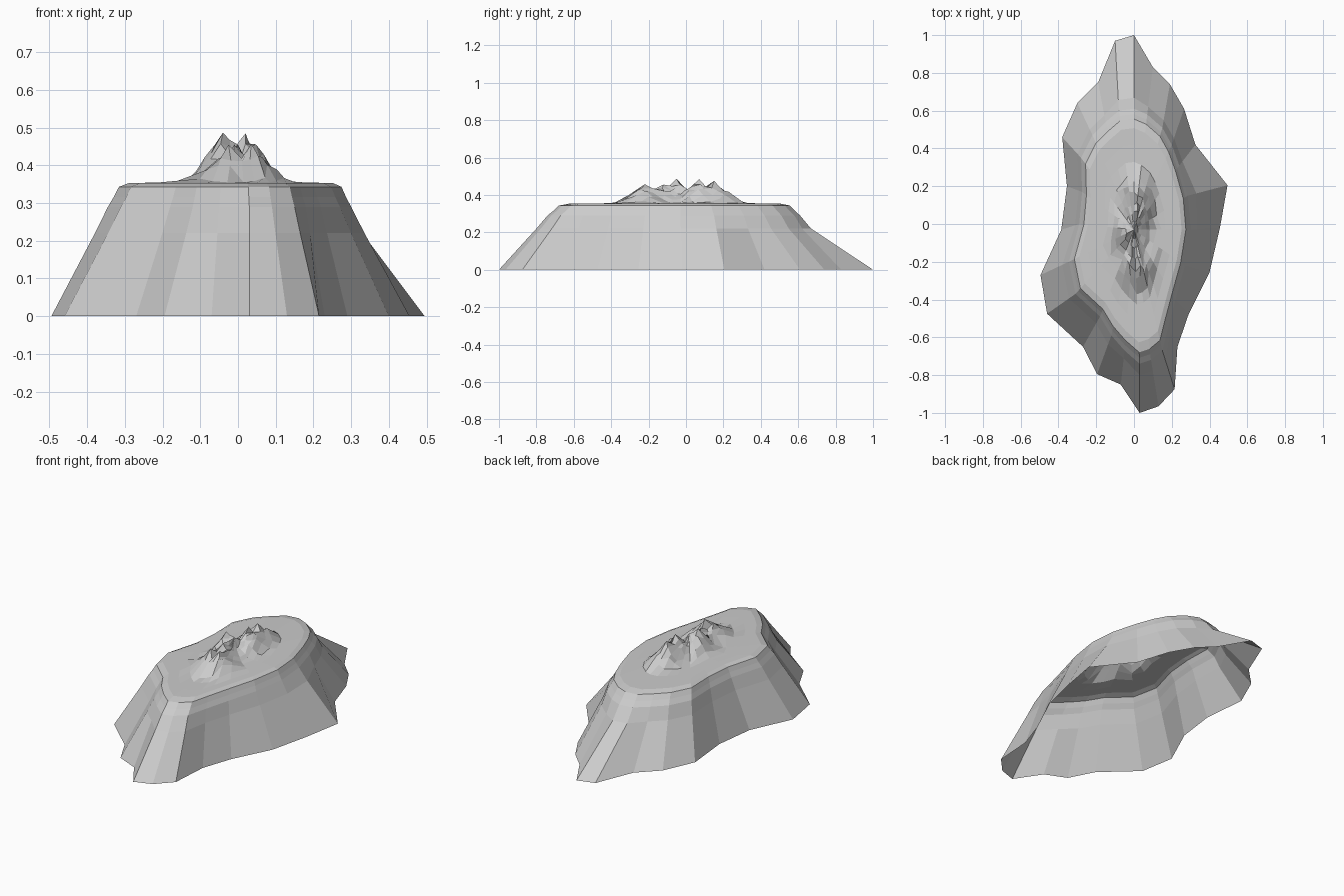
import bpy, bmesh, math, random
from mathutils import Vector

if "Cube" in bpy.data.objects:
    bpy.data.objects.remove(bpy.data.objects["Cube"])

random.seed(4)

# Shoreline and cliff-edge outlines, counterclockwise from the back
SHORE = [(0, 1), (-.10, .97), (-.19, .75), (-.30, .64), (-.38, .46), (-.355, .20),
         (-.385, -.03), (-.495, -.27), (-.46, -.475), (-.27, -.65), (-.195, -.795), (-.07, -.85),
         (.03, -1), (.13, -.965), (.215, -.875), (.23, -.65), (.29, -.475), (.40, -.255),
         (.455, -.02), (.495, .205), (.325, .42), (.265, .61), (.19, .74), (.10, .83)]
CLIFF = [(0, .61), (-.08, .60), (-.15, .54), (-.22, .47), (-.28, .35), (-.275, .17),
         (-.29, 0), (-.345, -.2), (-.31, -.37), (-.18, -.49), (-.12, -.59), (-.05, -.67),
         (.03, -.74), (.09, -.72), (.15, -.67), (.18, -.55), (.22, -.40), (.27, -.22),
         (.30, -.03), (.285, .15), (.24, .31), (.20, .42), (.15, .51), (.07, .58)]
# Summits: x, y, height
PEAKS = [(-.04, -.05, .487), (.02, .07, .485), (.02, .15, .475),
         (-.025, -.215, .455), (.035, -.22, .457), (-.01, -.12, .455)]
CENTRE = Vector((0, -.03))


def ground(x, y):
    """Plateau height with the rocky ridge rising from it."""
    z = .354 + .008 * max(0, 1 - math.hypot(x / .2, y / .45))
    for px, py, h in PEAKS:
        d = math.hypot((x - px) / .095, (y - py) / .14)
        z = max(z, .36 + (h - .36) * (1 - d))
    return z


bm = bmesh.new()
rings = []


def add_ring(points):
    rings.append([bm.verts.new(p) for p in points])


# Sloping skirt and rounded cliff edge
shore = [Vector(p) for p in SHORE]
cliff = [Vector(p) for p in CLIFF]
add_ring([(*p, 0) for p in shore])
add_ring([(*p.lerp(q, .77 + .08 * max(0, p.y)), .22) for p, q in zip(shore, cliff)])
add_ring([(*q, .29) for q in cliff])
for scale, z in ((.955, .316), (.915, .343), (.84, .353)):
    add_ring([(*CENTRE.lerp(q, scale), z) for q in cliff])

# Plateau and craggy ridge rings
for scale in (.70, .56, .46, .38, .30, .22, .14, .07):
    pts = []
    for q in cliff:
        s = scale * (random.uniform(.9, 1.08) if scale < .5 else 1)
        p = CENTRE.lerp(q, s)
        z = ground(p.x, p.y)
        if z > .37:
            z += random.uniform(-.012, .008)
        pts.append((p.x, p.y, min(z, .475)))
    add_ring(pts)

# Snap the nearest vertices onto the summits
inner = [v for r in rings[8:] for v in r]
for peak in PEAKS:
    target = Vector(peak)
    v = min(inner, key=lambda w: (w.co.xy - target.xy).length)
    v.co = target
    inner.remove(v)

# Skin the rings and close the top; the underside stays open
n = len(SHORE)
for a, b in zip(rings, rings[1:]):
    for i in range(n):
        j = (i + 1) % n
        bm.faces.new((a[i], a[j], b[j], b[i]))
top = bm.verts.new((*CENTRE, .455))
for i in range(n):
    bm.faces.new((rings[-1][i], rings[-1][(i + 1) % n], top))

mesh = bpy.data.meshes.new("rocky_island")
bm.to_mesh(mesh)
bm.free()
bpy.context.collection.objects.link(bpy.data.objects.new("rocky_island", mesh))
